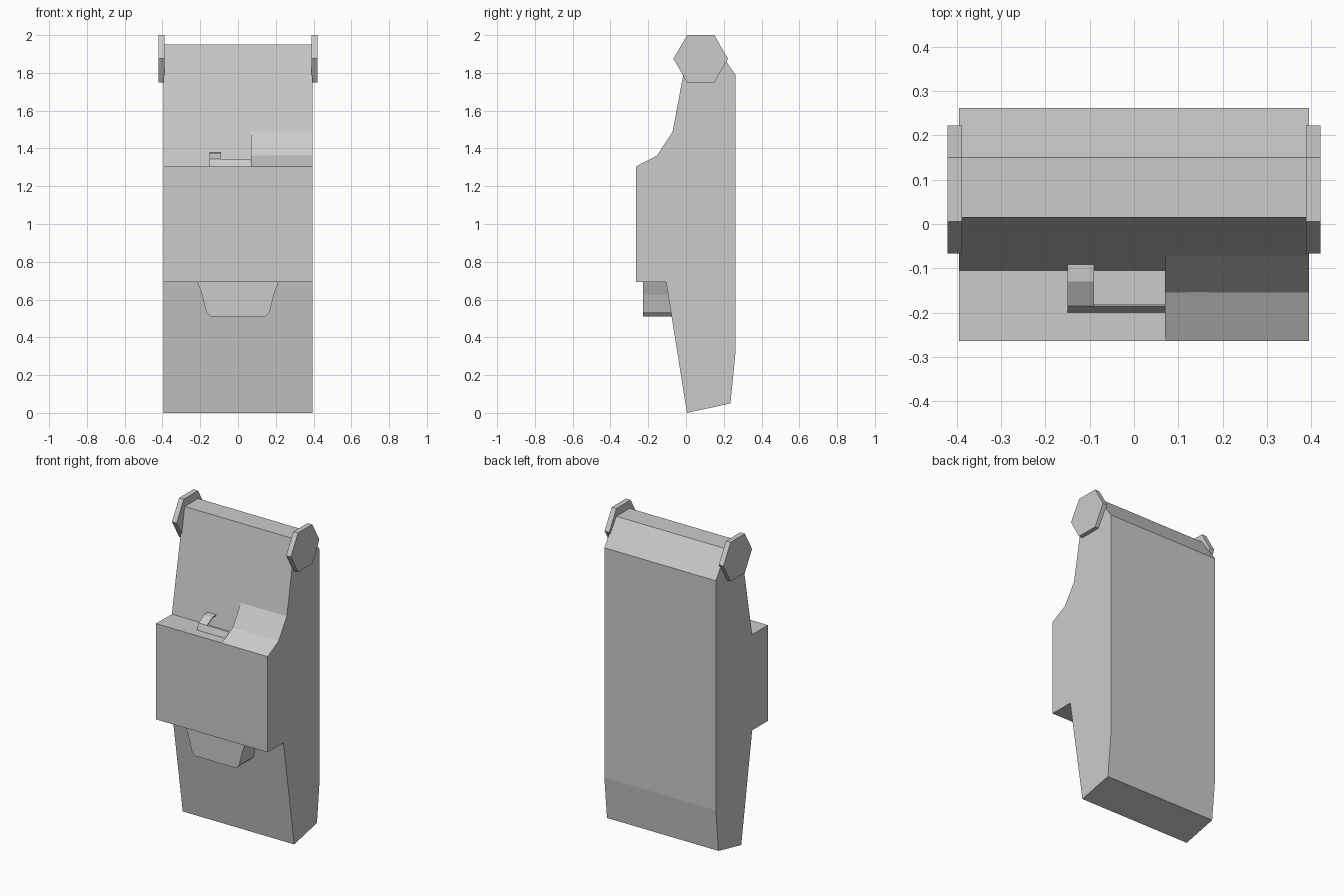
import bpy, bmesh
from math import cos, sin, pi

if "Cube" in bpy.data.objects:
    bpy.data.objects.remove(bpy.data.objects["Cube"])


def prism(name, pts, lo, hi, axis="x"):
    """Extrude a closed profile: (y, z) points along x, or (x, z) points along y."""
    bm = bmesh.new()

    def place(p, d):
        return (d, p[0], p[1]) if axis == "x" else (p[0], d, p[1])
    a = [bm.verts.new(place(p, lo)) for p in pts]
    b = [bm.verts.new(place(p, hi)) for p in pts]
    bm.faces.new(a)
    bm.faces.new(b[::-1])
    n = len(pts)
    for i in range(n):
        j = (i + 1) % n
        bm.faces.new((a[i], b[i], b[j], a[j]))
    bmesh.ops.recalc_face_normals(bm, faces=bm.faces)
    mesh = bpy.data.meshes.new(name)
    bm.to_mesh(mesh)
    bm.free()
    ob = bpy.data.objects.new(name, mesh)
    bpy.context.collection.objects.link(ob)
    return ob


W = 0.395

# Main body with the protruding front block, as one side profile
prism("body", [(0.005, 0.0), (0.235, 0.05), (0.262, 0.32), (0.262, 1.79),
               (0.15, 1.95), (0.015, 1.95), (-0.105, 1.305), (-0.264, 1.305),
               (-0.264, 0.692), (-0.105, 0.692)], -W, W)

# Sloped fairing on the right of the front block
prism("block_ramp", [(-0.264, 1.305), (-0.154, 1.362), (-0.07, 1.49),
                     (-0.105, 1.305)], 0.07, W)

# Cradle: low bar with a thin bent hook at each end
prism("cradle_bar", [(-0.2, 1.305), (-0.185, 1.345), (-0.18, 1.338),
                     (-0.192, 1.305)], -0.15, 0.165)
hook = [(-0.185, 1.345), (-0.13, 1.376), (-0.09, 1.378),
        (-0.09, 1.372), (-0.128, 1.37), (-0.18, 1.338)]
for side, lo, hi in (("left", -0.15, -0.09), ("right", 0.12, 0.165)):
    prism("cradle_hook_" + side, hook, lo, hi)

# Tapered tray under the front block, its back following the body slope
half = [(0.215, 0.692), (0.19, 0.625), (0.168, 0.535), (0.145, 0.511)]
tray = prism("lower_tray", half + [(-x, z) for x, z in reversed(half)],
             -0.228, -0.08, "y")
for v in tray.data.vertices:
    if v.co.y > -0.1:
        v.co.y = 0.005 - 0.11 * v.co.z / 0.692 + 0.004

# Hexagonal knobs on both upper sides
hexagon = [(0.078 + 0.1445 * cos(i * pi / 3), 1.875 + 0.1443 * sin(i * pi / 3))
           for i in range(6)]
for name, s in (("left", -1), ("right", 1)):
    prism("knob_" + name, hexagon, s * 0.388, s * 0.421)
